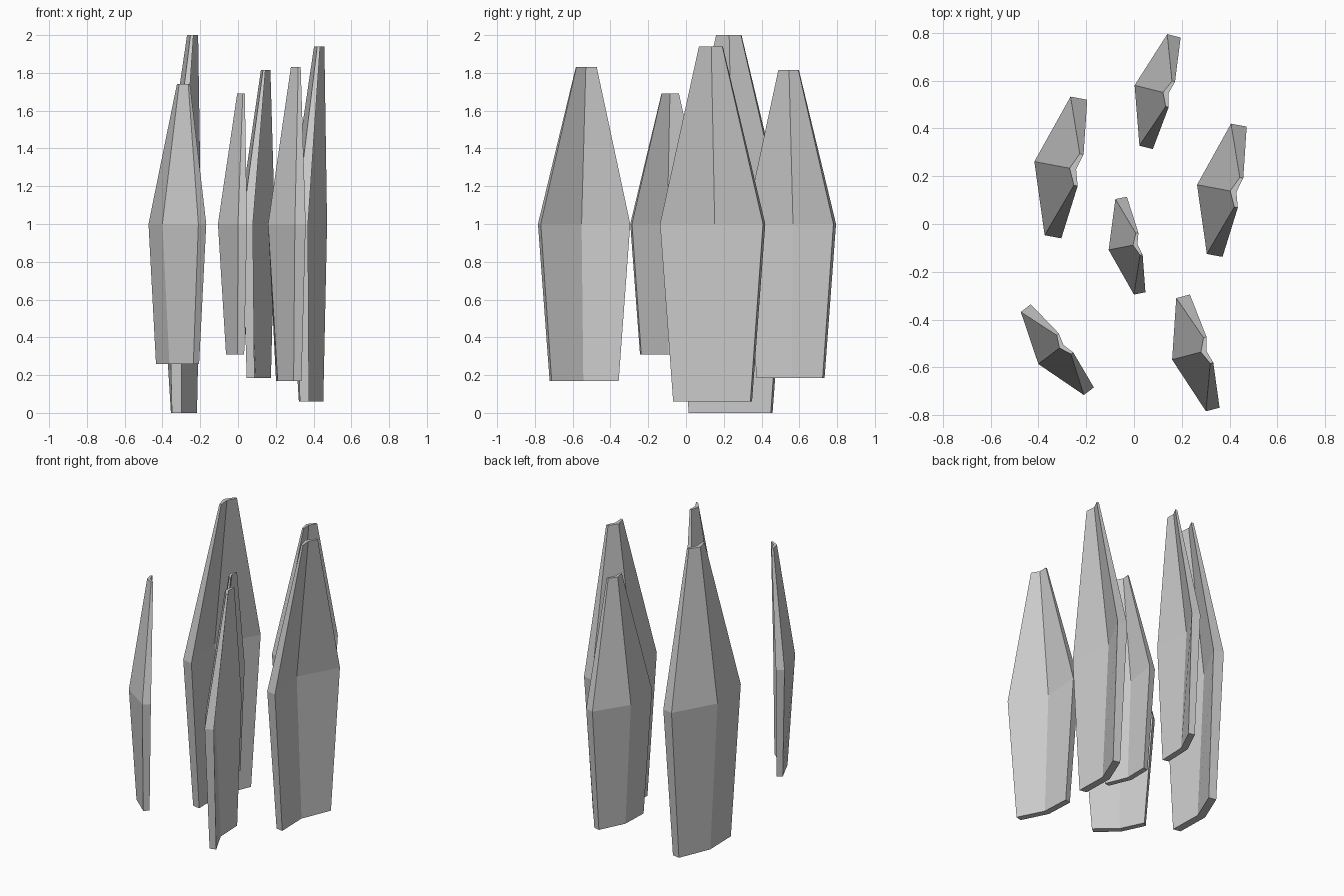
import bpy, bmesh, math
from mathutils import Matrix

cube = bpy.data.objects.get("Cube")
if cube:
    bpy.data.objects.remove(cube, do_unlink=True)

# One pale stone colour
stone = bpy.data.materials.new("pale_grey_stone")
stone.use_nodes = True
colour = (0.6, 0.6, 0.6, 1)
stone.diffuse_color = colour
stone.node_tree.nodes["Principled BSDF"].inputs["Base Color"].default_value = colour

# Folded cross-sections: height, half width, inner end, outer end, ridge, inner fold
SECTIONS = [
    (-1, 0.221, 0.008, 0.06, 0.107, 0.055),
    (0, 0.295, 0.0, 0.071, 0.17, 0.099),
    (1, 0.067, -0.027, -0.011, 0.02, -0.008),
]


def section_points(z, w, inner, outer, ridge, fold):
    return [(-inner, w, z), (-outer, w, z), (-ridge, 0, z),
            (-outer, -w, z), (-inner, -w, z), (-fold, 0, z)]


def make_shard(name, x, y, size, angle):
    bm = bmesh.new()
    rings = [[bm.verts.new(p) for p in section_points(*s)] for s in SECTIONS]
    for low, high in zip(rings, rings[1:]):
        for i in range(len(low)):
            j = (i + 1) % len(low)
            bm.faces.new((low[i], low[j], high[j], high[i]))
    bm.faces.new(rings[0][::-1])
    bm.faces.new(rings[-1])
    bm.transform(Matrix.Translation((x, y, 1))
                 @ Matrix.Rotation(math.radians(angle), 4, 'Z')
                 @ Matrix.Scale(size, 4))
    bmesh.ops.recalc_face_normals(bm, faces=bm.faces)
    mesh = bpy.data.meshes.new(name)
    bm.to_mesh(mesh)
    bm.free()
    mesh.materials.append(stone)
    bpy.context.collection.objects.link(bpy.data.objects.new(name, mesh))


# The cluster of floating shards: x, y, size, turn
make_shard("centre_shard", 0.009, -0.086, 0.69, 11)
make_shard("right_shard", -0.25, 0.23, 1.0, -10.6)
make_shard("back_shard", 0.137, 0.547, 0.815, -14)
make_shard("front_left_shard", 0.296, -0.532, 0.83, 14.7)
make_shard("left_shard", 0.421, 0.135, 0.94, -10.5)
make_shard("front_right_shard", -0.30, -0.51, 0.74, 37.2)
